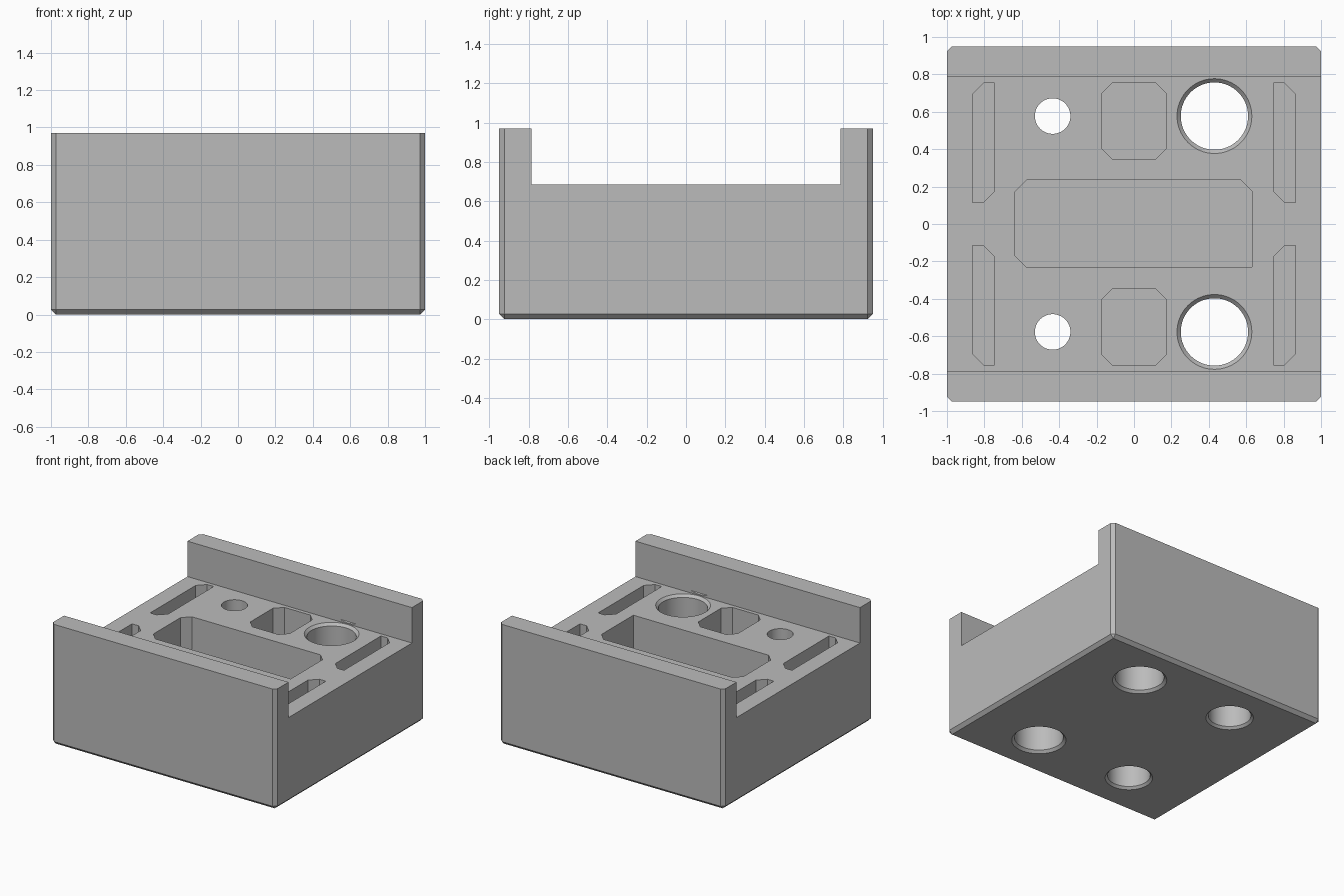
import bpy, bmesh, math

old = bpy.data.objects.get("Cube")
if old:
    bpy.data.objects.remove(old, do_unlink=True)

grey = bpy.data.materials.new("plain grey")
grey.use_nodes = True
colour = (0.5, 0.5, 0.5, 1)
grey.diffuse_color = colour
grey.node_tree.nodes["Principled BSDF"].inputs["Base Color"].default_value = colour

DECK, TOP, FLOOR = 0.685, 0.97, 0.1
cutters = []


def finish(bm, name):
    bmesh.ops.recalc_face_normals(bm, faces=bm.faces)
    mesh = bpy.data.meshes.new(name)
    bm.to_mesh(mesh)
    bm.free()
    mesh.materials.append(grey)
    obj = bpy.data.objects.new(name, mesh)
    bpy.context.collection.objects.link(obj)
    return obj


def box(name, x, y, z0, z1, bevel=0):
    bm = bmesh.new()
    bmesh.ops.create_cube(bm, size=1)
    for v in bm.verts:
        v.co = (v.co.x * 2 * x, v.co.y * 2 * y, z0 + (v.co.z + 0.5) * (z1 - z0))
    if bevel:
        # every edge except the four around the top
        edges = [e for e in bm.edges if min(v.co.z for v in e.verts) < z1 - 0.01]
        bmesh.ops.bevel(bm, geom=edges, offset=bevel, segments=1, affect='EDGES')
    return finish(bm, name)


def stack(name, rings):
    """Closed solid lofted through matching rings of points."""
    bm = bmesh.new()
    loops = [[bm.verts.new(p) for p in ring] for ring in rings]
    n = len(loops[0])
    for low, high in zip(loops, loops[1:]):
        for i in range(n):
            j = (i + 1) % n
            bm.faces.new((low[i], low[j], high[j], high[i]))
    bm.faces.new(loops[0])
    bm.faces.new(loops[-1])
    obj = finish(bm, name)
    obj.hide_render = True
    cutters.append(obj)


def pocket(name, x0, x1, y0, y1, cuts, sx=1, sy=1, c=0.06):
    """Blind pocket; cuts flags the chamfered corners counter-clockwise from x0, y0."""
    corners = [(x0, y0, 1, 1), (x1, y0, -1, 1), (x1, y1, -1, -1), (x0, y1, 1, -1)]
    outline = []
    for k, (x, y, dx, dy) in enumerate(corners):
        if cuts[k]:
            ends = [(x, y + dy * c), (x + dx * c, y)]
            outline += ends if k % 2 == 0 else ends[::-1]
        else:
            outline.append((x, y))
    stack(name, [[(sx * x, sy * y, z) for x, y in outline] for z in (FLOOR, 0.8)])


def bore(name, x, y, profile, n=64):
    turn = [2 * math.pi * i / n for i in range(n)]
    stack(name, [[(x + r * math.cos(a), y + r * math.sin(a), z) for a in turn]
                 for r, z in profile])


# Block with chamfered corners and lower edges
body = box("mounting_block", 1, 0.95, 0, TOP, 0.026)

# Channel between the two rims
channel = box("channel_cutter", 1.2, 0.785, DECK, 1.2)
channel.hide_render = True
cutters.append(channel)

# Pockets in the deck
pocket("centre_pocket", -0.635, 0.63, -0.23, 0.235, (1, 0, 1, 1))
for sy in (-1, 1):
    pocket("middle_pocket", -0.175, 0.175, 0.347, 0.755, (1, 1, 1, 1), sy=sy)
    for sx in (-1, 1):
        pocket("side_slot", 0.745, 0.863, 0.115, 0.755, (1, 0, 1, 0), sx, sy)
    # Wide through bore, chamfered at both ends
    bore("wide_bore", 0.43, sy * 0.577, [(0.22, -0.02), (0.2, 0), (0.18, 0.02),
         (0.18, DECK - 0.02), (0.2, DECK), (0.22, DECK + 0.02)])
    # Screw hole with a counterbore from below
    bore("screw_hole", -0.435, sy * 0.577, [(0.195, -0.02), (0.175, 0), (0.157, 0.018),
         (0.157, 0.4), (0.095, 0.4), (0.095, 0.8)])

# Cut everything from the block
bpy.context.view_layer.objects.active = body
for cutter in cutters:
    mod = body.modifiers.new(cutter.name, 'BOOLEAN')
    mod.operation = 'DIFFERENCE'
    mod.solver = 'EXACT'
    mod.object = cutter
    bpy.ops.object.modifier_apply(modifier=mod.name)
    bpy.data.objects.remove(cutter, do_unlink=True)

# Smooth bore walls, crisp edges
bpy.ops.object.select_all(action='DESELECT')
body.select_set(True)
bpy.ops.object.shade_smooth_by_angle(angle=math.radians(25))
